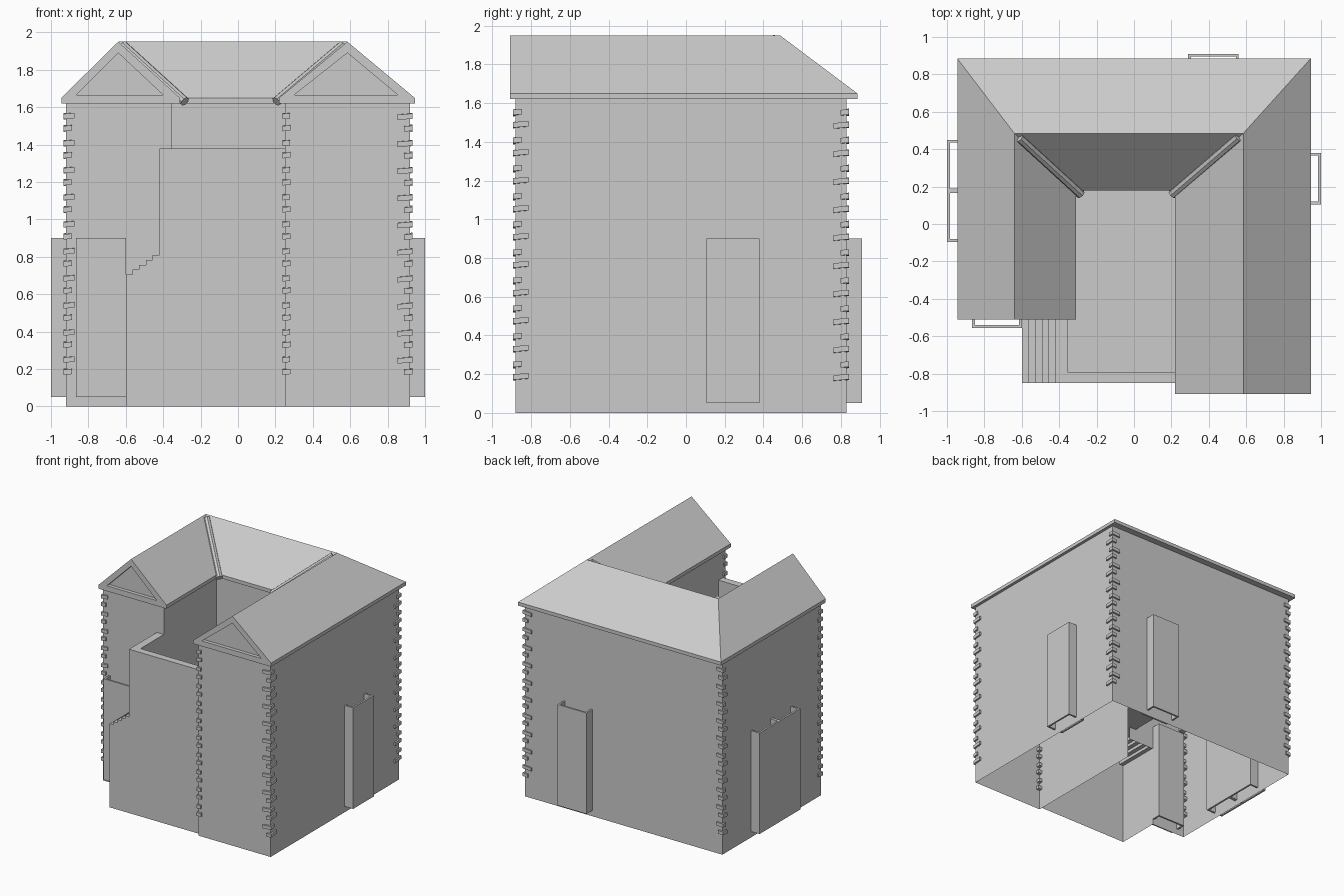
import bpy, bmesh, math
from mathutils import Vector

if "Cube" in bpy.data.objects:
    bpy.data.objects.remove(bpy.data.objects["Cube"])


def make(name, faces, weld=True):
    """Mesh object from a list of faces, each a list of points."""
    bm = bmesh.new()
    for f in faces:
        bm.faces.new([bm.verts.new(p) for p in f])
    if weld:
        bmesh.ops.remove_doubles(bm, verts=bm.verts, dist=1e-4)
    me = bpy.data.meshes.new(name)
    bm.to_mesh(me)
    bm.free()
    ob = bpy.data.objects.new(name, me)
    bpy.context.collection.objects.link(ob)
    return ob


def walls(path, z0, z1):
    """Upright faces along a path; outside lies to the right of travel."""
    return [[(*p, z0), (*q, z0), (*q, z1), (*p, z1)]
            for p, q in zip(path, path[1:])]


def prism(pts, z0, z1):
    """Closed upright prism from a counter-clockwise outline."""
    return walls(pts + pts[:1], z0, z1) + [
        [(*p, z1) for p in pts], [(*p, z0) for p in reversed(pts)]]


def rect(x0, y0, x1, y1):
    return [(x0, y0), (x1, y0), (x1, y1), (x0, y1)]


EAVE, FLOOR, PARAPET = 1.62, 0.81, 1.38
FRONT_L, FRONT_R, FRONT_M, BACK, SIDE = -0.48, -0.88, -0.85, 0.83, 0.92

# House walls: open-bottomed shell around the U-shaped plan
make("house_walls",
     walls([(0.25, 0.22), (0.25, FRONT_R), (SIDE, FRONT_R), (SIDE, BACK),
            (-SIDE, BACK), (-SIDE, FRONT_L), (-0.6, FRONT_L)], 0, EAVE)
     + walls([(-0.6, FRONT_L), (-0.355, FRONT_L)], 0.7, EAVE)
     + walls([(-0.355, FRONT_L), (-0.355, 0.22), (0.25, 0.22)], FLOOR, EAVE))

# Terrace floor and its parapet
make("terrace_floor", [[(*p, FLOOR) for p in rect(-0.42, FRONT_M, 0.25, 0.22)]])
make("terrace_parapet", prism(
    [(-0.42, FRONT_M), (0.25, FRONT_M), (0.25, -0.79), (-0.355, -0.79),
     (-0.355, FRONT_L), (-0.42, FRONT_L)], FLOOR, PARAPET))

# Stair: stepped profile for the front wall, plus treads and risers
profile = [(-0.6, 0)]
for i in range(5):
    z = 0.705 + 0.02625 * i
    profile += [(-0.6 + 0.036 * i, z), (-0.6 + 0.036 * (i + 1), z)]
profile += [(0.25, FLOOR), (0.25, 0)]
steps = [[(x, FRONT_M, z) for x, z in reversed(profile)]]
for (xa, za), (xb, zb) in zip(profile[:11], profile[1:11]):
    steps.append([(xa, FRONT_L, za), (xa, FRONT_M, za),
                  (xb, FRONT_M, zb), (xb, FRONT_L, zb)])
make("stair_and_front_wall", steps)

# Roof: U-shaped, with mitred ridges and two gables
O = [(-0.945, -0.51), (-0.31, -0.51), (-0.31, 0.18), (0.22, 0.18),
     (0.22, -0.91), (0.945, -0.91), (0.945, 0.885), (-0.945, 0.885)]
E = [(x, y, 1.65) for x, y in O]
LF, LB, RB, RF = [(x, y, 1.95) for x, y in
                  [(-0.64, -0.51), (-0.64, 0.485), (0.585, 0.485), (0.585, -0.91)]]
roof = walls(O + O[:1], EAVE, 1.65) + [[(*p, EAVE) for p in reversed(O)]]
roof += [[E[7], E[0], LF, LB], [E[1], E[2], LB, LF], [E[2], E[3], RB, LB],
         [E[3], E[4], RF, RB], [E[5], E[6], RB, RF], [E[6], E[7], LB, RB]]


def gable(a, b, top):
    """Triangular frame with a recessed panel."""
    outer = [a, b, top]
    inner = [(a[0] + 0.08, a[1], 1.665), (b[0] - 0.09, a[1], 1.665),
             (top[0], a[1], 1.89)]
    deep = [(x, y + 0.03, z) for x, y, z in inner]
    out = [deep]
    for i in range(3):
        j = (i + 1) % 3
        out += [[outer[i], outer[j], inner[j], inner[i]],
                [inner[i], inner[j], deep[j], deep[i]]]
    return out


make("roof", roof + gable(E[0], E[1], LF) + gable(E[4], E[5], RF))

# Valley trims where the inner slopes meet
for name, a, b in [("left_valley_trim", (-0.615, 0.462, 1.93), (-0.285, 0.16, 1.63)),
                   ("right_valley_trim", (0.56, 0.465, 1.93), (0.205, 0.16, 1.63))]:
    a, b = Vector(a), Vector(b)
    bpy.ops.mesh.primitive_cylinder_add(
        vertices=8, radius=0.026, depth=(b - a).length, location=(a + b) / 2,
        rotation=(b - a).to_track_quat('Z', 'Y').to_euler())
    bpy.context.object.name = name


# Door surrounds: hollow upright frames passing through the walls
def door(name, x0, y0, x1, y1, t=0.015):
    out, inn = rect(x0, y0, x1, y1), rect(x0 + t, y0 + t, x1 - t, y1 - t)
    faces = walls(out + out[:1], 0.05, 0.9) + walls((inn + inn[:1])[::-1], 0.05, 0.9)
    for i in range(4):
        j = (i + 1) % 4
        ring = [out[i], out[j], inn[j], inn[i]]
        faces += [[(*p, 0.9) for p in ring], [(*p, 0.05) for p in reversed(ring)]]
    make(name, faces)


door("right_door", 0.84, 0.105, 1.0, 0.38)
door("left_door_front", -1.0, -0.095, -0.84, 0.18)
door("left_door_back", -1.0, 0.175, -0.84, 0.45)
door("back_door", 0.29, 0.75, 0.56, 0.91)
door("front_door", -0.865, -0.555, -0.6, -0.405)

# Corner stones: alternating long and short, slightly tilted
corners = [("front_left", -SIDE, FRONT_L, 1, 1, 0.06), ("front_right", SIDE, FRONT_R, -1, 1, 0.08),
           ("inner_right", 0.25, FRONT_R, 1, 1, 0.04), ("back_right", SIDE, BACK, -1, -1, 0.08),
           ("back_left", -SIDE, BACK, 1, -1, 0.06)]
for name, cx, cy, sx, sy, long in corners:
    stones = []
    for k in range(20):
        z = 0.185 + (k // 2) * 0.1447 + (k % 2) * 0.065
        lx, ly = (long, 0.045) if k % 2 else (0.045, long)
        xs = sorted((cx - sx * 0.013, cx + sx * (lx - 0.013)))
        ys = sorted((cy - sy * 0.013, cy + sy * (ly - 0.013)))
        tilt = math.tan(math.radians(5))
        for f in prism(rect(xs[0], ys[0], xs[1], ys[1]), z - 0.014, z + 0.014):
            stones.append([(x, y, h + tilt * (x - cx) + tilt * (y - cy)) for x, y, h in f])
    make(name + "_corner_stones", stones)

# Outer side of the stair block
make("stair_side_wall", walls([(-0.6, FRONT_L), (-0.6, FRONT_M)], 0, 0.705))
